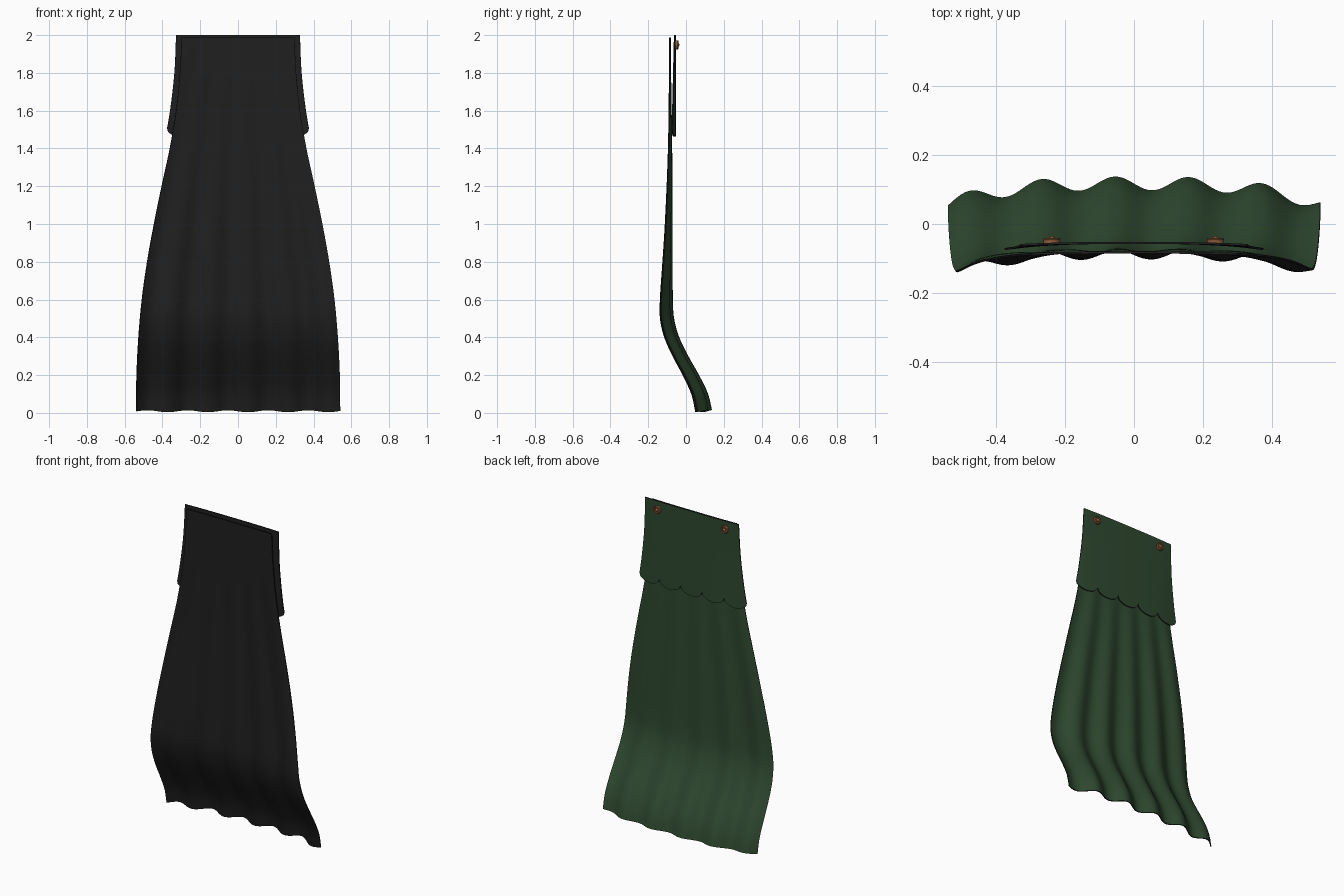
import bpy, bmesh, math

if "Cube" in bpy.data.objects:
    bpy.data.objects.remove(bpy.data.objects["Cube"])


def material(name, rgb):
    m = bpy.data.materials.new(name)
    m.diffuse_color = (*rgb, 1)
    m.use_nodes = True
    m.node_tree.nodes["Principled BSDF"].inputs["Base Color"].default_value = m.diffuse_color
    return m


GREEN = material("green cloth", (0.028, 0.066, 0.029))
BLACK = material("black lining", (0.014, 0.014, 0.014))
COPPER = material("copper", (0.28, 0.11, 0.045))


def curve(keys, z):
    """Smooth interpolation through (z, value) keys."""
    n = len(keys)
    z = min(max(z, keys[0][0]), keys[-1][0])
    i = max(k for k in range(n - 1) if keys[k][0] <= z)

    def slope(k):
        a, b = keys[max(k - 1, 0)], keys[min(k + 1, n - 1)]
        return (b[1] - a[1]) / (b[0] - a[0])

    (z0, v0), (z1, v1) = keys[i], keys[i + 1]
    h = z1 - z0
    t = (z - z0) / h
    return ((2*t**3 - 3*t*t + 1) * v0 + (t**3 - 2*t*t + t) * h * slope(i)
            + (3*t*t - 2*t**3) * v1 + (t**3 - t*t) * h * slope(i + 1))


def cloth(name, point, cols, rows, thickness):
    """Sheet from point(u in -1..1, v in 0..1), green behind and black in front."""
    bm = bmesh.new()
    g = [[bm.verts.new(point(2 * i / cols - 1, j / rows)) for i in range(cols + 1)]
         for j in range(rows + 1)]
    for j in range(rows):
        for i in range(cols):
            bm.faces.new((g[j][i], g[j + 1][i], g[j + 1][i + 1], g[j][i + 1]))
    me = bpy.data.meshes.new(name)
    bm.to_mesh(me)
    bm.free()
    me.materials.append(GREEN)
    me.materials.append(BLACK)
    ob = bpy.data.objects.new(name, me)
    bpy.context.collection.objects.link(ob)
    s = ob.modifiers.new("thickness", 'SOLIDIFY')
    s.thickness, s.offset = thickness, -1
    s.material_offset = s.material_offset_rim = 1
    bpy.context.view_layer.objects.active = ob
    ob.select_set(True)
    bpy.ops.object.modifier_apply(modifier=s.name)
    bpy.ops.object.shade_smooth_by_angle(angle=math.radians(50))
    ob.select_set(False)


# Long cloak: flares downward, kicks back at the hem, with folds
WIDTH = [(0, .54), (.2, .538), (.4, .528), (.6, .51), (.8, .482), (1, .446),
         (1.2, .405), (1.4, .362), (1.6, .328), (1.8, .308), (2, .298)]
DEPTH = [(0, .12), (.1, .097), (.2, .05), (.3, -.005), (.4, -.052), (.5, -.078),
         (.6, -.083), (.8, -.082), (1, -.08), (1.4, -.077), (2, -.08)]
FOLD = [(0, .02), (.5, .015), (1, .009), (1.4, .004), (1.8, 0), (2, 0)]
DROOP = [(0, .06), (.5, .052), (1, .024), (1.5, .01), (2, .004)]


def cloak_point(u, v):
    wave = math.cos(2 * math.pi * (u + .1) / .394)
    z = .01 + 1.978 * v
    y = curve(DEPTH, z) + curve(FOLD, z) * wave - curve(DROOP, z) * abs(u) ** 3
    return (u * curve(WIDTH, z), y, z + .005 * wave * (1 - v) ** 6)


cloth("cloak", cloak_point, 110, 70, .006)

# Short shoulder cape with five scallops along its lower edge
CAPE_WIDTH = [(1.46, .384), (1.6, .36), (1.8, .337), (2, .328)]


def cape_point(u, v):
    t = ((u + 1) / .4) % 1 * 2 - 1
    low = 1.462 + .045 * (1 - math.sqrt(max(0, 1 - t * t)))
    z = low + (2 - low) * v
    w = curve(CAPE_WIDTH, z)
    # outer corners are rounded off
    w -= .02 * max(0, (1.5 - z) / .04) ** 2 * abs(u) ** 8
    return (u * w, -.052 - (.018 - .012 * v) * abs(u) ** 3, z)


cloth("shoulder_cape", cape_point, 120, 24, .006)


# Copper buttons: shallow disc, raised ring and central stud
def button(name, x):
    bpy.ops.mesh.primitive_cylinder_add(vertices=24, radius=.024, depth=.012,
                                        location=(x, -.051, 1.948),
                                        rotation=(math.pi / 2, 0, 0))
    parts = [bpy.context.object]
    bpy.ops.mesh.primitive_torus_add(major_radius=.02, minor_radius=.005,
                                     major_segments=24, minor_segments=8,
                                     location=(x, -.045, 1.948),
                                     rotation=(math.pi / 2, 0, 0))
    parts.append(bpy.context.object)
    bpy.ops.mesh.primitive_uv_sphere_add(segments=16, ring_count=8, radius=.01,
                                         location=(x, -.045, 1.948))
    parts.append(bpy.context.object)
    for p in parts:
        p.select_set(True)
    bpy.context.view_layer.objects.active = parts[0]
    bpy.ops.object.join()
    ob = bpy.context.object
    ob.name = name
    ob.data.materials.clear()
    ob.data.materials.append(COPPER)
    bpy.ops.object.shade_smooth_by_angle(angle=math.radians(40))
    ob.select_set(False)


button("left_button", -.238)
button("right_button", .236)
